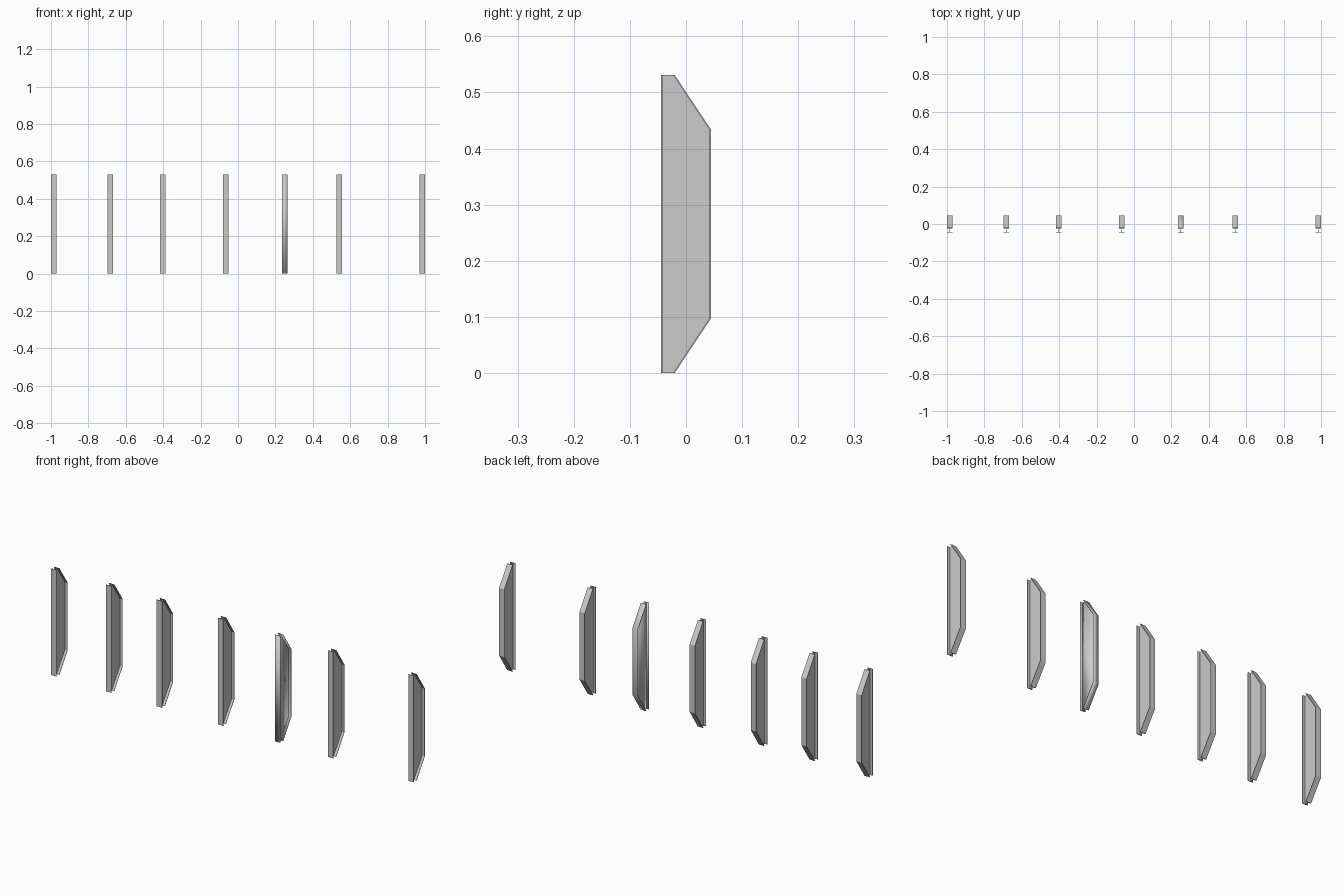
import bpy, bmesh

if "Cube" in bpy.data.objects:
    bpy.data.objects.remove(bpy.data.objects["Cube"])

HALF_W = 0.0145   # half flange width
WEB = 0.0015      # half web thickness
T = 0.003         # plate thickness
H = 0.531         # height
FRONT, BACK = -0.0445, 0.0445

# bent back flange path in (y, z)
BENDS = [(-0.02, 0), (BACK, 0.097), (BACK, H - 0.097), (-0.02, H)]


def prism(bm, outline, half, x):
    """Extrude a (y, z) outline symmetrically along x."""
    left = [bm.verts.new((x - half, y, z)) for y, z in outline]
    right = [bm.verts.new((x + half, y, z)) for y, z in outline]
    n = len(outline)
    faces = [bm.faces.new(left), bm.faces.new(right[::-1])]
    for i in range(n):
        j = (i + 1) % n
        faces.append(bm.faces.new((left[i], right[i], right[j], left[j])))
    return faces


def post(name, x, smooth=False):
    bm = bmesh.new()
    # flat front flange
    prism(bm, [(FRONT, 0), (FRONT + T, 0), (FRONT + T, H), (FRONT, H)], HALF_W, x)
    # web plate between the flanges
    inner = [(y - T, z) for y, z in BENDS]
    prism(bm, [(FRONT + T, 0)] + inner + [(FRONT + T, H)], WEB, x)
    # bent back flange in three strips sharing the bend lines
    out_l, out_r, in_l, in_r = [
        [bm.verts.new((x + s * HALF_W, y, z)) for y, z in path]
        for path in (BENDS, inner) for s in (-1, 1)]
    loops = [out_l, out_r, in_r, in_l]
    for k in range(4):
        a, b = loops[k], loops[(k + 1) % 4]
        for i in range(3):
            bm.faces.new((a[i], b[i], b[i + 1], a[i + 1]))
    for i in (0, 3):
        bm.faces.new([l[i] for l in loops])
    bmesh.ops.recalc_face_normals(bm, faces=bm.faces[:])
    for f in bm.faces:
        f.smooth = smooth
    mesh = bpy.data.meshes.new(name)
    bm.to_mesh(mesh)
    bm.free()
    bpy.context.collection.objects.link(bpy.data.objects.new(name, mesh))


# row of posts; the fifth one is smooth shaded
for i, x in enumerate([-0.9855, -0.682, -0.403, -0.066, 0.249, 0.542, 0.9855]):
    post(f"beam_post_{i + 1}", x, smooth=(i == 4))
